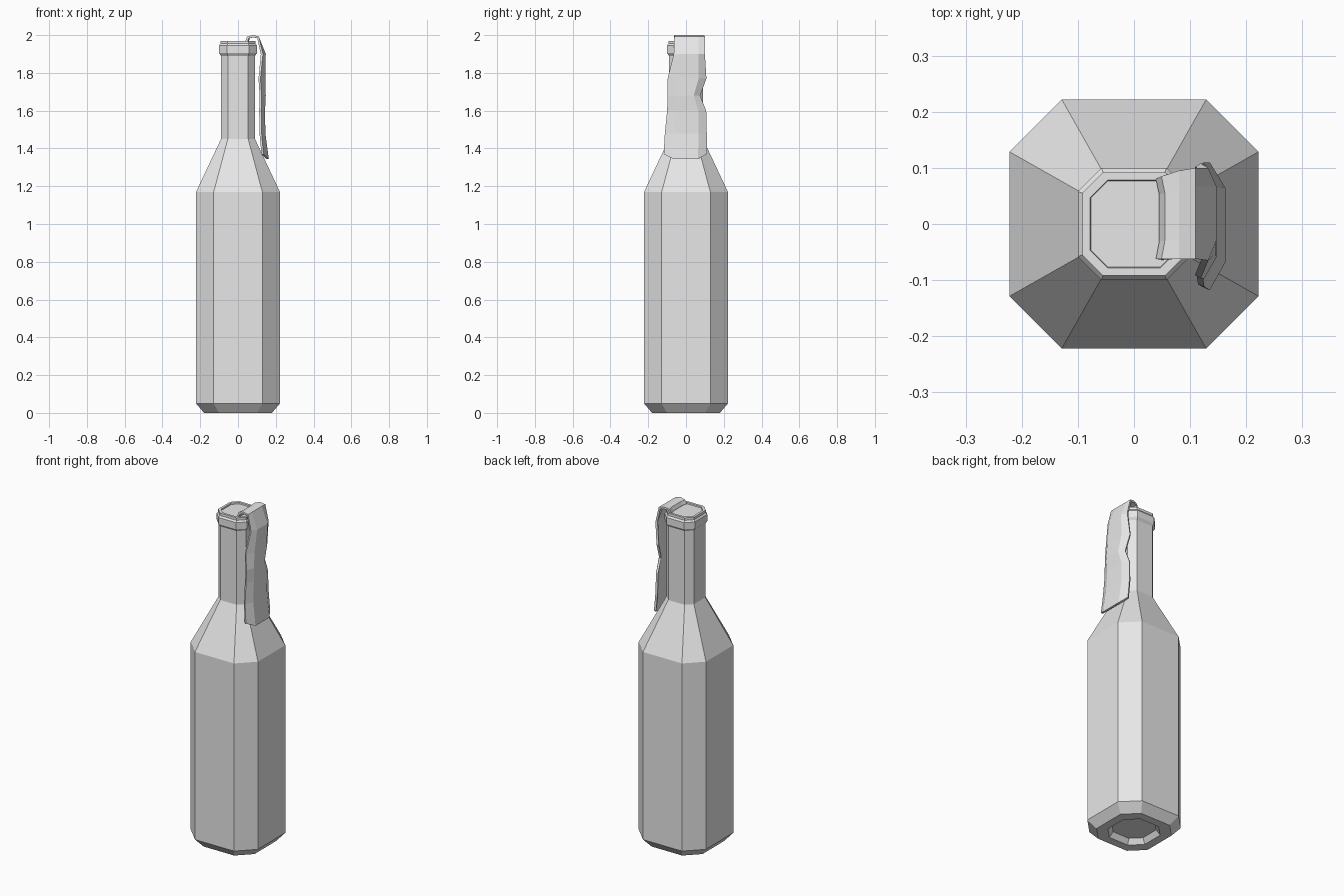
import bpy
import bmesh

if "Cube" in bpy.data.objects:
    bpy.data.objects.remove(bpy.data.objects["Cube"])

# Single grey material
grey = bpy.data.materials.new("plain grey")
grey.use_nodes = True
colour = (0.8, 0.8, 0.8, 1)
grey.diffuse_color = colour
grey.node_tree.nodes["Principled BSDF"].inputs["Base Color"].default_value = colour


def finish(name, bm):
    bmesh.ops.recalc_face_normals(bm, faces=bm.faces)
    mesh = bpy.data.meshes.new(name)
    bm.to_mesh(mesh)
    bm.free()
    mesh.materials.append(grey)
    obj = bpy.data.objects.new(name, mesh)
    bpy.context.collection.objects.link(obj)
    return obj


def octagon(bm, r, z, ratio):
    f = r * ratio
    corners = [(r, -f), (r, f), (f, r), (-f, r), (-r, f), (-r, -f), (-f, -r), (f, -r)]
    return [bm.verts.new((x, y, z)) for x, y in corners]


# Bottle: stacked octagonal rings (half width, height, flat ratio),
# from the recessed base up to the recessed mouth
rings = [
    (0.11, 0.03, 0.5), (0.13, 0.0, 0.5), (0.18, 0.0, 0.56), (0.222, 0.05, 0.58),
    (0.222, 1.17, 0.58), (0.09, 1.45, 0.6), (0.09, 1.89, 0.6), (0.1, 1.905, 0.58),
    (0.1, 1.945, 0.58), (0.092, 1.955, 0.6), (0.092, 1.97, 0.6), (0.078, 1.97, 0.6),
    (0.077, 1.962, 0.6),
]
bm = bmesh.new()
loops = [octagon(bm, *ring) for ring in rings]
for low, high in zip(loops, loops[1:]):
    for i in range(8):
        j = (i + 1) % 8
        bm.faces.new((low[i], low[j], high[j], high[i]))
bm.faces.new(loops[0])
bm.faces.new(loops[-1])
finish("bottle", bm)

# Rag: a cloth strip hooked over the mouth, its edges curling to the neck
# rows: middle x, middle z, edge curl in x, front y, back y, edge lift
rows = [
    (0.045, 1.97, 0.006, -0.062, 0.08, 0),
    (0.055, 1.992, 0.006, -0.062, 0.085, 0),
    (0.08, 2.0, 0.0, -0.062, 0.095, 0),
    (0.11, 1.993, 0.0, -0.062, 0.1, 0),
    (0.147, 1.9, 0.015, -0.065, 0.1, 0),
    (0.145, 1.77, 0.026, -0.097, 0.108, 0),
    (0.147, 1.68, 0.022, -0.097, 0.075, 0),
    (0.143, 1.6, 0.02, -0.1, 0.107, 0),
    (0.145, 1.48, 0.02, -0.112, 0.11, 0),
    (0.163, 1.345, 0.028, -0.118, 0.11, 0.025),
]
bm = bmesh.new()
grid = []
for x, z, curl, front, back, lift in rows:
    row = []
    for t in (0, 0.22, 0.8, 1):
        edge = t in (0, 1)
        row.append(bm.verts.new((x - curl * edge, front + t * (back - front), z + lift * edge)))
    grid.append(row)
for upper, lower in zip(grid, grid[1:]):
    for i in range(3):
        bm.faces.new((upper[i], lower[i], lower[i + 1], upper[i + 1]))
rag = finish("rag", bm)
thick = rag.modifiers.new("cloth thickness", "SOLIDIFY")
thick.thickness = 0.012
thick.offset = -1
